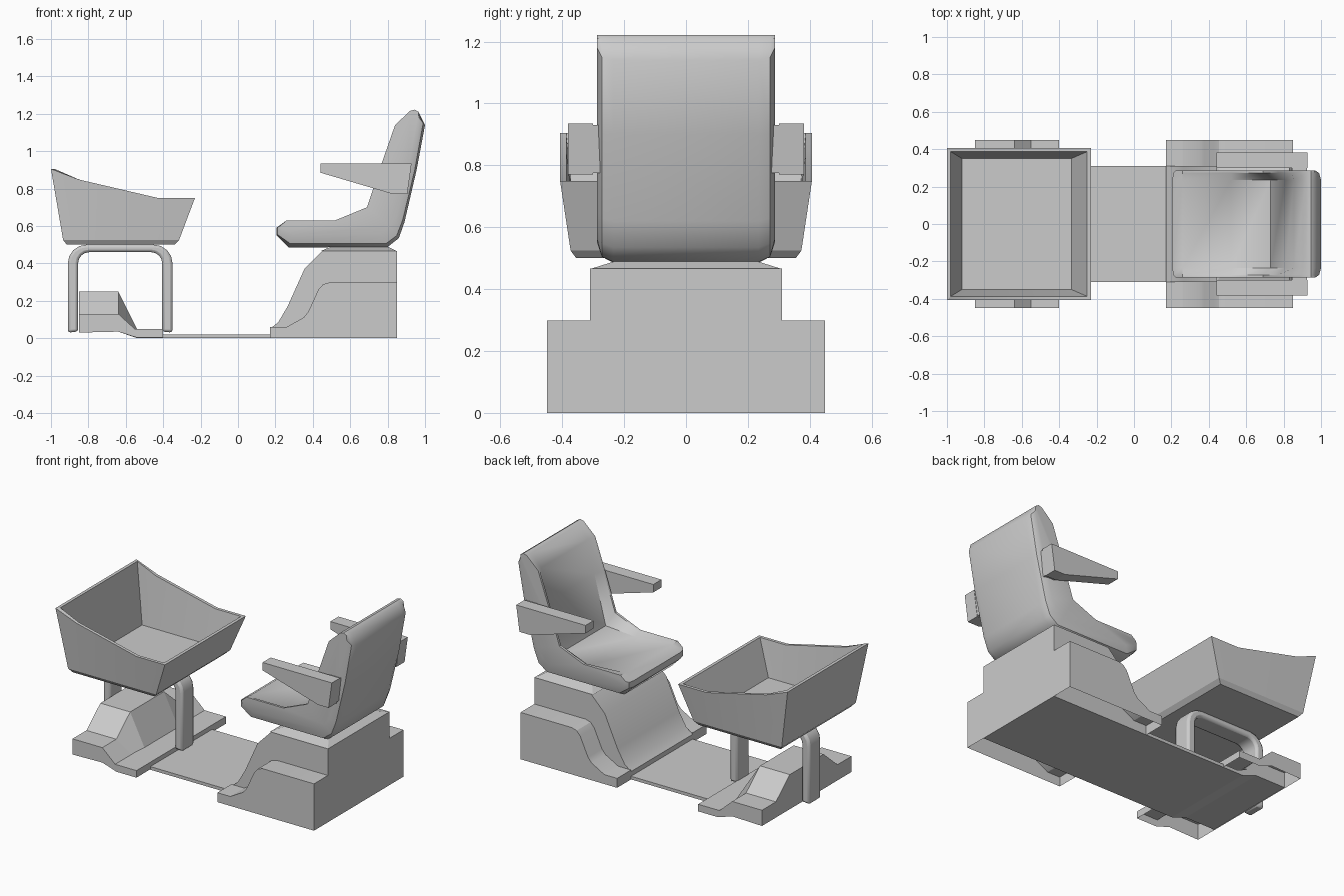
import bpy, bmesh, math
from mathutils import Vector

if "Cube" in bpy.data.objects:
    bpy.data.objects.remove(bpy.data.objects["Cube"])


def finish(name, bm, smooth=None, bevel=0):
    bmesh.ops.recalc_face_normals(bm, faces=bm.faces)
    me = bpy.data.meshes.new(name)
    bm.to_mesh(me)
    bm.free()
    ob = bpy.data.objects.new(name, me)
    bpy.context.collection.objects.link(ob)
    if bevel:
        m = ob.modifiers.new("bevel", "BEVEL")
        m.width, m.segments, m.limit_method = bevel, 2, "ANGLE"
        m.angle_limit = math.radians(50)
    if smooth:
        bpy.context.view_layer.objects.active = ob
        ob.select_set(True)
        bpy.ops.object.shade_smooth_by_angle(angle=math.radians(smooth))
        ob.select_set(False)
    return ob


def loft(name, sections, closed_ends=True, open_edges=(), **kw):
    """Bridge equal-length closed loops; open_edges lists edges left unfaced."""
    bm = bmesh.new()
    rings = [[bm.verts.new(p) for p in s] for s in sections]
    n = len(rings[0])
    for a, b in zip(rings, rings[1:]):
        for i in range(n):
            if i not in open_edges:
                j = (i + 1) % n
                bm.faces.new((a[i], a[j], b[j], b[i]))
    if closed_ends:
        bm.faces.new(rings[0])
        bm.faces.new(rings[-1])
    return finish(name, bm, **kw)


def prism(name, prof, y0, y1, **kw):
    return loft(name, [[(x, y, z) for x, z in prof] for y in (y0, y1)], **kw)


# Floor plate, rising slightly under the basin end
prism("floor_plate", [(-.85, .035), (-.64, .035), (-.54, 0), (.2, 0), (.2, .02), (-.5, .02),
                      (-.6, .06), (-.85, .06)], -.31, .31)

# Stepped chair plinth: tall core and low hollow wings
prism("plinth_core", [(.17, 0), (.85, 0), (.85, .467), (.45, .467), (.355, .37), (.265, .17),
                      (.215, .085), (.17, .05)], -.31, .31, smooth=25)
wing = [(.17, 0), (.85, 0), (.85, .298), (.49, .298), (.455, .288), (.43, .26), (.375, .14),
        (.35, .11), (.26, .06), (.17, .06)]
for s, side in ((1, "back"), (-1, "front")):
    prism("plinth_wing_" + side, wing, .31 * s, .45 * s, open_edges=(0,), smooth=25)

# Turntable under the chair
loft("chair_mount", [[(x0, -y, z), (x1, -y, z), (x1, y, z), (x0, y, z)]
                     for x0, x1, y, z in ((.44, .85, .31, .465), (.5, .8, .23, .49))])

# Foot platform: wide hollow step, raised block with sloping sides
prism("foot_step", [(-.85, .03), (-.64, .035), (-.54, .003), (-.40, .003), (-.40, .048),
                    (-.55, .048), (-.64, .13), (-.85, .13)], -.45, .45, open_edges=(0, 1, 2))
ring = [(-.85, .25), (-.64, .25), (-.54, .05), (-.85, .05)]
low = [(-.85, .13), (-.64, .13), (-.555, .05), (-.85, .05)]
loft("foot_block", [[(x, y, z) for x, z in p]
                    for y, p in ((-.31, low), (-.17, ring), (.17, ring), (.31, low))])

# Arched frame carrying the basin
def arch(x0, x1, top, r, z0):
    left = [(x0 + r - r * math.cos(t), top - r + r * math.sin(t))
            for t in [i * math.pi / 8 for i in range(5)]]
    right = [(x0 + x1 - x, z) for x, z in reversed(left)]
    return [(x0, z0)] + left + right + [(x1, z0)]

prism("basin_frame", arch(-.91, -.35, .5, .1, .03) + arch(-.855, -.405, .46, .06, .035)[::-1],
      -.06, .06, smooth=40, bevel=.014)

# Basin: open tapered shell with a sloping rim
def basin_ring(xs, zs, y, inset=0):
    xs = [xs[0] + inset, xs[1], xs[2], xs[3] - inset]
    y -= inset
    return ([(x, -y, z) for x, z in zip(xs, zs)]
            + [(x, y, z) for x, z in reversed(list(zip(xs, zs)))])

top_x, top_z = (-1, -.85, -.43, -.23), (.905, .848, .75, .75)
loft("basin", [basin_ring((-.915, -.8, -.45, -.34), [.5] * 4, .355),
               basin_ring((-.935, -.8, -.45, -.315), [.525] * 4, .373),
               basin_ring(top_x, top_z, .407),
               basin_ring(top_x, top_z, .407, .02),
               basin_ring((-.92, -.8, -.45, -.335), [.53] * 4, .35)], smooth=20)

# Chair shell: section loft across y, with raised edges and a hollowed centre
rim = [(.26, .63), (.52, .63), (.69, .70), (.77, .94), (.84, 1.14)]
hollow = [(.26, .625), (.52, .605), (.73, .62), (.81, .93), (.855, 1.135)]
crest = [(.92, 1.215), (.945, 1.222), (.965, 1.21)]
back_full = [(1.0, 1.14), (.955, .9), (.89, .62), (.86, .535), (.80, .488), (.27, .485),
             (.205, .55), (.205, .59)]
back_mid = [(.99, 1.15), (.945, .9), (.88, .63), (.848, .548), (.79, .505), (.28, .505),
            (.21, .555), (.21, .592)]
back_in = [(.967, 1.18), (.91, .9), (.845, .65), (.81, .6), (.76, .56), (.30, .55),
           (.235, .57), (.225, .60)]
half = [(.287, rim, back_in), (.272, rim, back_mid), (.235, hollow, back_full)]
secs = [(-y, f, b) for y, f, b in half] + [(y, f, b) for y, f, b in reversed(half)]
loft("chair", [[(x, y, z) for x, z in f + crest + b] for y, f, b in secs], smooth=38)

# Armrests with their brackets onto the backrest
for s, side in ((1, "back"), (-1, "front")):
    prism("armrest_" + side, [(.44, .885), (.44, .935), (.928, .935), (.905, .77), (.83, .77)],
          .30 * s, .382 * s)
    prism("armrest_bracket_" + side, [(.845, .93), (.925, .93), (.903, .775), (.83, .775)],
          .26 * s, .31 * s)
